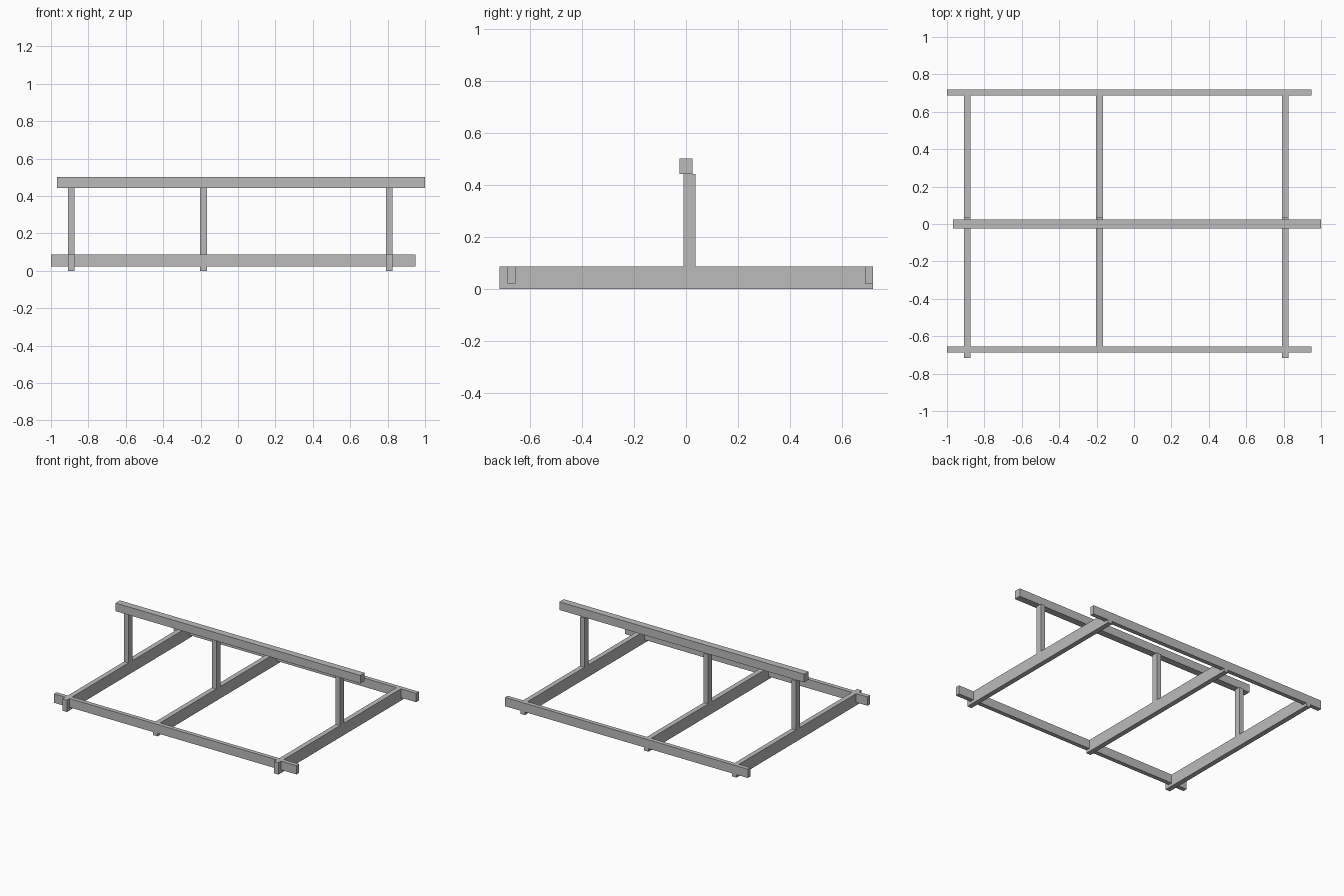
import bpy

cube = bpy.data.objects.get("Cube")
if cube:
    bpy.data.objects.remove(cube, do_unlink=True)

grey = bpy.data.materials.new("plain_grey")
grey.use_nodes = True
grey.diffuse_color = (0.5, 0.5, 0.5, 1)
grey.node_tree.nodes["Principled BSDF"].inputs["Base Color"].default_value = (0.5, 0.5, 0.5, 1)


def beam(name, xs, ys, zs):
    """Add a square-edged timber between the given limits."""
    spans = (xs, ys, zs)
    bpy.ops.mesh.primitive_cube_add(size=1, location=[(a + b) / 2 for a, b in spans])
    ob = bpy.context.object
    ob.name = name
    ob.scale = [b - a for a, b in spans]
    bpy.ops.object.transform_apply(location=False, rotation=False, scale=True)
    ob.data.materials.append(grey)
    return ob


TOP = 0.086      # upper face of the floor frame
POST_TOP = 0.443
HALF = 0.018     # half width of joists and posts

# Long rails along the front and back, and the raised ridge
beam("front_rail", (-1, 0.95), (-0.686, -0.655), (0.022, TOP))
beam("back_rail", (-1, 0.95), (0.688, 0.719), (0.022, TOP))
beam("ridge_beam", (-0.967, 1), (-0.025, 0.025), (POST_TOP, 0.502))

# Cross joists, each carrying a post; the outer joists pass the front rail
for side, x, front in (("right", -0.891, -0.717),
                       ("middle", -0.185, -0.686),
                       ("left", 0.809, -0.717)):
    xs = (x - HALF, x + HALF)
    beam(side + "_joist", xs, (front, 0.719), (0, TOP))
    beam(side + "_post", xs, (-0.01, 0.036), (TOP, POST_TOP))
